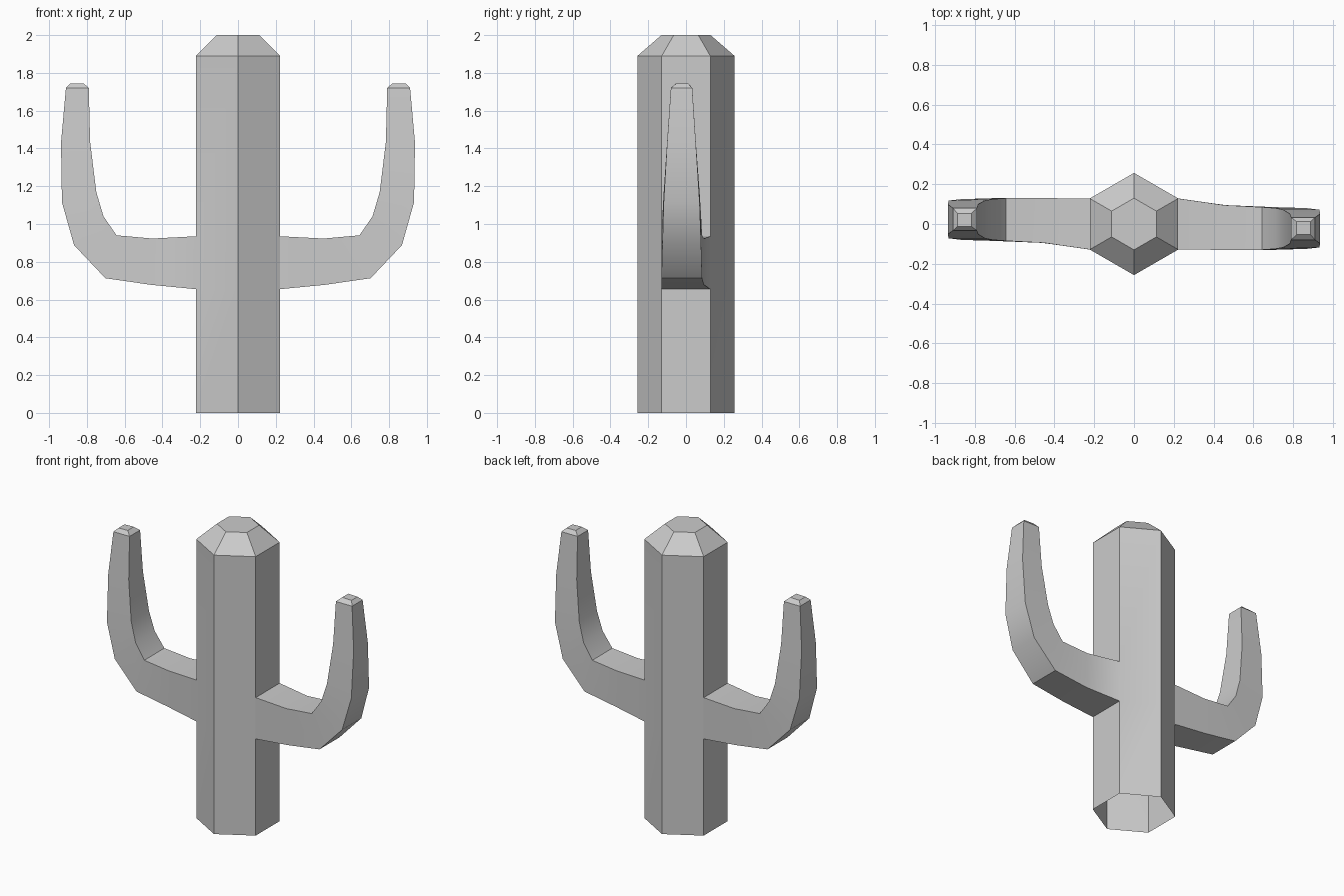
import bpy, bmesh, math

if "Cube" in bpy.data.objects:
    bpy.data.objects.remove(bpy.data.objects["Cube"])

bm = bmesh.new()


def bridge(a, b, skip=()):
    n = len(a)
    for i in range(n):
        if i not in skip:
            bm.faces.new((a[i], a[(i + 1) % n], b[(i + 1) % n], b[i]))


# Trunk: six-sided, open underneath, bevelled top, with openings for the arms
ROOT_LOW, ROOT_HIGH = 0.655, 0.935
rings = []
for r, z in [(0.257, 0), (0.257, ROOT_LOW), (0.257, ROOT_HIGH), (0.257, 1.89), (0.13, 2.0)]:
    angles = [math.radians(30 + 60 * k) for k in range(6)]
    rings.append([bm.verts.new((r * math.cos(a), r * math.sin(a), z)) for a in angles])
for k in range(4):
    bridge(rings[k], rings[k + 1], skip=(2, 5) if k == 1 else ())
bm.faces.new(rings[-1])

# Arm sections: inner (x, z), outer (x, z), y front, y back
ARM = [
    (0.453, 0.923, 0.460, 0.678, -0.130, 0.095),
    (0.643, 0.940, 0.702, 0.713, -0.130, 0.085),
    (0.712, 1.040, 0.868, 0.888, -0.125, 0.080),
    (0.750, 1.168, 0.932, 1.115, -0.118, 0.072),
    (0.783, 1.435, 0.937, 1.430, -0.100, 0.052),
    (0.790, 1.720, 0.911, 1.720, -0.080, 0.033),
    (0.818, 1.745, 0.888, 1.743, -0.053, 0.012),
]

# The left arm is the right arm turned half way round the trunk
for s, (back, front) in [(1, (0, 5)), (-1, (3, 2))]:
    loop = [rings[2][back], rings[2][front], rings[1][front], rings[1][back]]
    for xi, zi, xo, zo, y0, y1 in ARM:
        pts = [(xi, y1, zi), (xi, y0, zi), (xo, y0, zo), (xo, y1, zo)]
        new = [bm.verts.new((s * x, s * y, z)) for x, y, z in pts]
        bridge(loop, new)
        loop = new
    bm.faces.new(loop)

bmesh.ops.recalc_face_normals(bm, faces=bm.faces[:])
mesh = bpy.data.meshes.new("cactus")
bm.to_mesh(mesh)
bm.free()
cactus = bpy.data.objects.new("cactus", mesh)
bpy.context.collection.objects.link(cactus)
bpy.context.view_layer.objects.active = cactus
cactus.select_set(True)
bpy.ops.object.shade_smooth_by_angle(angle=math.radians(30))
